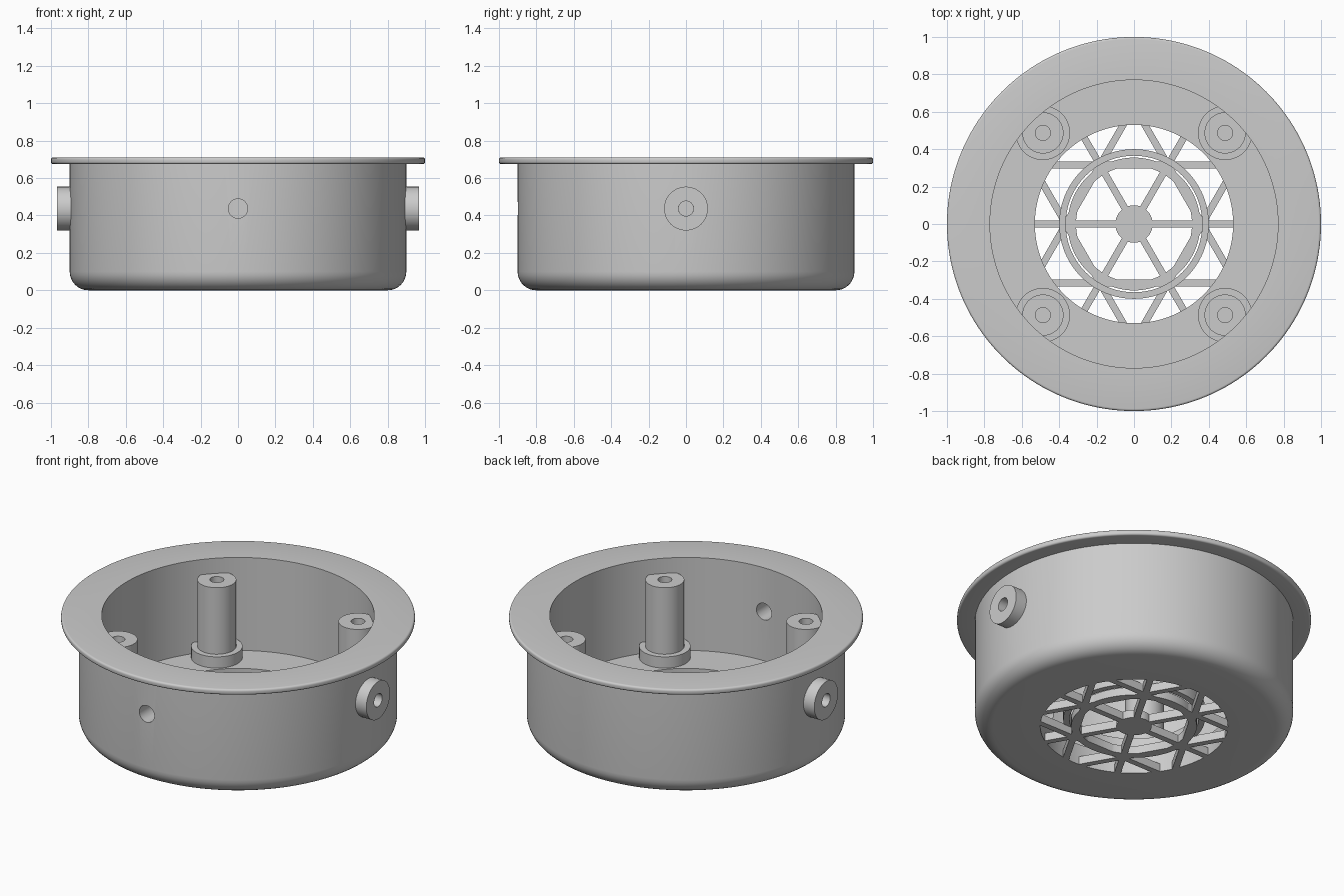
import bpy, bmesh
from math import sin, cos, pi, radians, sqrt
from mathutils import Matrix

if "Cube" in bpy.data.objects:
    bpy.data.objects.remove(bpy.data.objects["Cube"])


def make(name, bm):
    bmesh.ops.remove_doubles(bm, verts=bm.verts, dist=1e-5)
    bmesh.ops.recalc_face_normals(bm, faces=bm.faces)
    me = bpy.data.meshes.new(name)
    bm.to_mesh(me)
    bm.free()
    ob = bpy.data.objects.new(name, me)
    bpy.context.collection.objects.link(ob)
    return ob


def lathe(name, profile, segs=64, matrix=Matrix()):
    """Revolve a closed (radius, height) profile around z."""
    bm = bmesh.new()
    rings = [[bm.verts.new((r * cos(2 * pi * i / segs), r * sin(2 * pi * i / segs), z))
              for i in range(segs)] if r > 0 else [bm.verts.new((0, 0, z))] * segs
             for r, z in profile]
    for a, b in zip(rings, rings[1:] + rings[:1]):
        for i in range(segs):
            j = (i + 1) % segs
            quad = list(dict.fromkeys((a[i], a[j], b[j], b[i])))
            if len(quad) > 2:
                bm.faces.new(quad)
    bmesh.ops.transform(bm, matrix=matrix, verts=bm.verts)
    return make(name, bm)


def disk(name, r, z0, z1, segs=64, matrix=Matrix()):
    return lathe(name, [(0, z0), (r, z0), (r, z1), (0, z1)], segs, matrix)


def tube(name, r0, r1, z0, z1, segs=64, matrix=Matrix()):
    return lathe(name, [(r0, z0), (r1, z0), (r1, z1), (r0, z1)], segs, matrix)


def boolean(target, part, op):
    mod = target.modifiers.new(op, 'BOOLEAN')
    mod.operation, mod.object, mod.solver = op, part, 'EXACT'
    bpy.context.view_layer.objects.active = target
    bpy.ops.object.modifier_apply(modifier=mod.name)
    bpy.data.objects.remove(part)


def arc(cx, cz, r, a0, a1, n):
    return [(cx + r * cos(radians(a0 + (a1 - a0) * i / n)),
             cz + r * sin(radians(a0 + (a1 - a0) * i / n))) for i in range(n + 1)]


# Cup with rounded bottom edge, rim flange and open floor
body = lathe("cup_body",
             [(0.53, 0)] + arc(0.8, 0.1, 0.1, -90, 0, 8) + [(0.9, 0.675)]
             + arc(0.988, 0.687, 0.012, -90, 0, 4) + arc(0.988, 0.698, 0.012, 0, 90, 4)
             + [(0.77, 0.71), (0.77, 0.13), (0.53, 0.13)], 160)

# Through hole in the front wall
boolean(body, disk("cutter", 0.052, 0.6, 1.0, 32,
                   Matrix.Translation((0, 0, 0.437)) @ Matrix.Rotation(pi / 2, 4, 'X')), 'DIFFERENCE')

# Side bosses with blind holes
for side, label in ((1, "right"), (-1, "left")):
    m = Matrix.Translation((0, 0, 0.437)) @ Matrix.Rotation(side * pi / 2, 4, 'Y')
    boolean(body, disk("cutter", 0.04, 0.82, 1.0, 32, m), 'DIFFERENCE')
    tube("side_boss_" + label, 0.04, 0.117, 0.85, 0.967, 64, m)

# Four screw posts on wider feet, merging into the wall
for i in range(4):
    x, y = 0.487 * (1 if i % 2 else -1), 0.487 * (1 if i // 2 else -1)
    lathe("screw_post_%d" % (i + 1),
          [(0, 0.3), (0.04, 0.3), (0.04, 0.615), (0.11, 0.615), (0.11, 0.2),
           (0.145, 0.2), (0.145, 0.11), (0, 0.11)], 48, Matrix.Translation((x, y, 0)))

# Floor grille: hub, ring and three directions of three parallel bars
T, W = 0.05, 0.037
grille = disk("floor_grille", 0.1, 0, T)
boolean(grille, tube("ring", 0.31, 0.355, 0, T, 96), 'UNION')
for k in range(3):
    for off in (-0.315, 0, 0.315):
        bm = bmesh.new()
        bmesh.ops.create_cube(bm, size=1, matrix=Matrix.Rotation(k * pi / 3, 4, 'Z')
                              @ Matrix.Translation((0, off, T / 2))
                              @ Matrix.Diagonal((2 * sqrt(0.56 ** 2 - off ** 2), W, T, 1)))
        boolean(grille, make("bar", bm), 'UNION')
boolean(grille, disk("trim", 0.532, -0.1, 0.2, 160), 'INTERSECT')

# Raised ring standing on the grille
tube("grille_collar", 0.365, 0.4, T - 0.005, 0.13, 96)

# Smooth round surfaces, keep edges crisp
for ob in bpy.context.scene.objects:
    ob.select_set(True)
    bpy.context.view_layer.objects.active = ob
bpy.ops.object.shade_smooth_by_angle(angle=radians(30))
